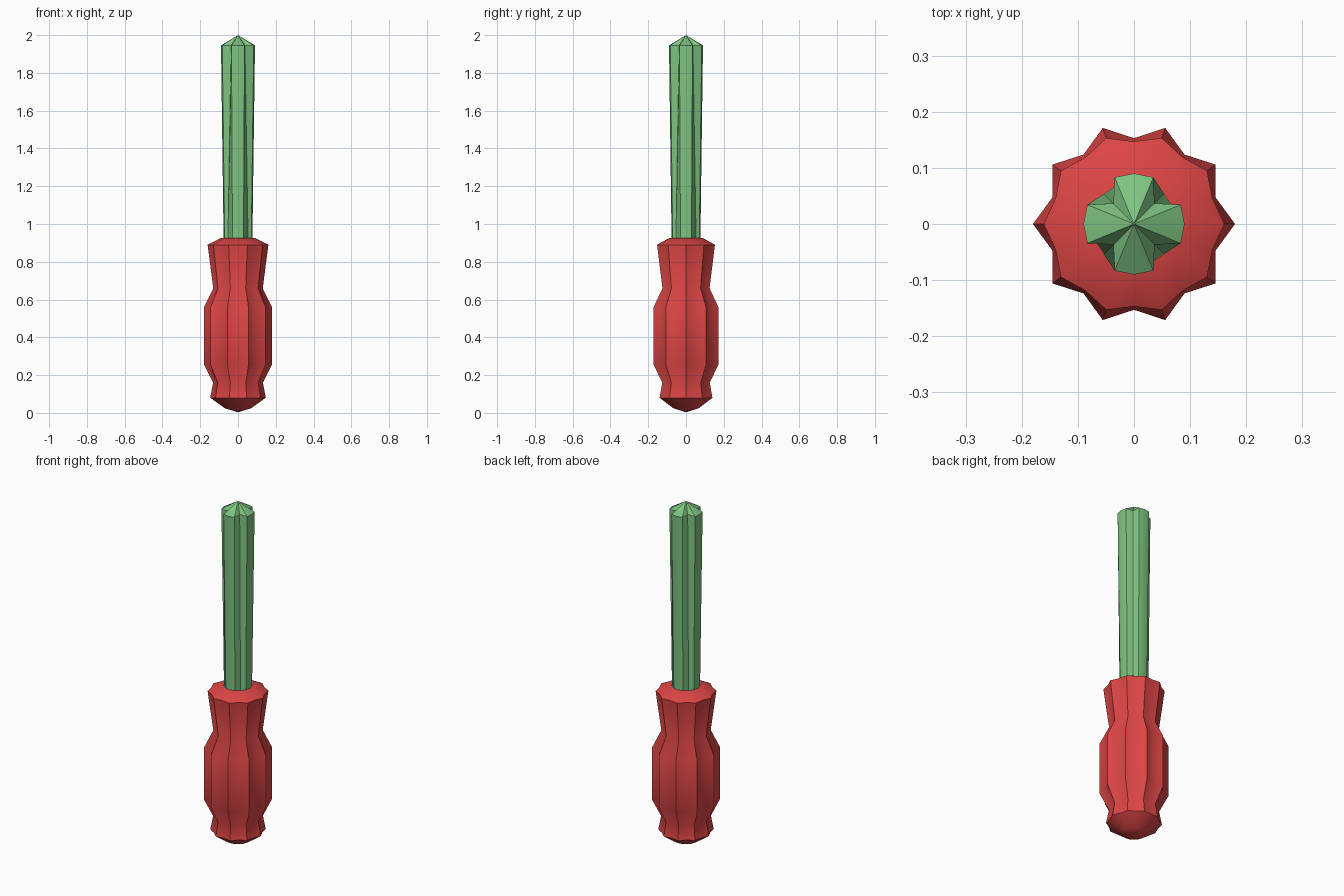
import bpy, bmesh
from math import cos, sin, pi, radians

if "Cube" in bpy.data.objects:
    bpy.data.objects.remove(bpy.data.objects["Cube"])


def loft(name, rings, bottom, top, color, sharp):
    """Skin a stack of (z, radii) rings, closing each end with a centre point."""
    bm = bmesh.new()
    loops = []
    for z, radii in rings:
        n = len(radii)
        loops.append([bm.verts.new((r * cos(2 * pi * i / n), r * sin(2 * pi * i / n), z))
                      for i, r in enumerate(radii)])
    for a, b in zip(loops, loops[1:]):
        for i in range(n):
            j = (i + 1) % n
            bm.faces.new((a[i], a[j], b[j], b[i]))
    low, high = bm.verts.new((0, 0, bottom)), bm.verts.new((0, 0, top))
    for i in range(n):
        j = (i + 1) % n
        bm.faces.new((low, loops[0][j], loops[0][i]))
        bm.faces.new((high, loops[-1][i], loops[-1][j]))
    bmesh.ops.recalc_face_normals(bm, faces=bm.faces)
    mesh = bpy.data.meshes.new(name)
    bm.to_mesh(mesh)
    bm.free()
    obj = bpy.data.objects.new(name, mesh)
    bpy.context.collection.objects.link(obj)
    mat = bpy.data.materials.new(name + "_colour")
    mat.diffuse_color = (*color, 1)
    mat.use_nodes = True
    mat.node_tree.nodes["Principled BSDF"].inputs["Base Color"].default_value = mat.diffuse_color
    mesh.materials.append(mat)
    bpy.ops.object.select_all(action='DESELECT')
    obj.select_set(True)
    bpy.context.view_layer.objects.active = obj
    bpy.ops.object.shade_smooth_by_angle(angle=radians(sharp))
    return obj


# Handle: ten-ridged star section, (z, ridge radius, groove radius)
profile = [(0.025, 0.07, 0.068), (0.08, 0.147, 0.135), (0.16, 0.132, 0.122),
           (0.255, 0.18, 0.153), (0.56, 0.18, 0.153), (0.66, 0.131, 0.121),
           (0.89, 0.161, 0.147), (0.925, 0.092, 0.09)]
loft("handle", [(z, [ridge, groove] * 10) for z, ridge, groove in profile],
     0.003, 0.925, (0.72, 0.06, 0.06), 35)

# Shaft: round at the handle, flaring into a cross section and a pointed tip
cross = [0.09, 0.09, 0.052, 0.09] * 4
loft("shaft", [(0.90, [0.076] * 16), (1.945, cross)],
     0.90, 2.0, (0.21, 0.55, 0.22), 35)
